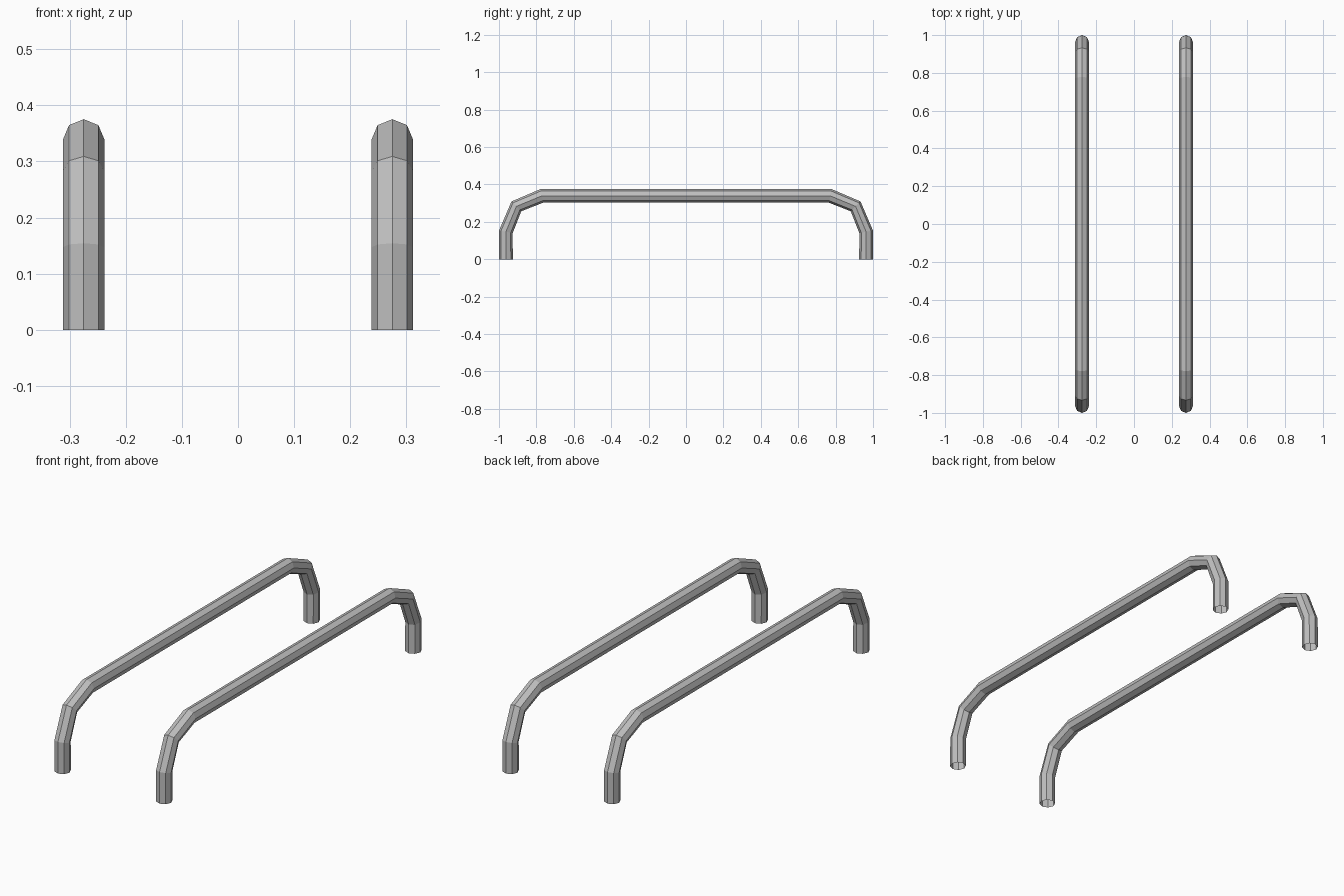
import bpy
import bmesh
from math import cos, sin, pi
from mathutils import Vector

cube = bpy.data.objects.get("Cube")
if cube:
    bpy.data.objects.remove(cube, do_unlink=True)

TUBE_R = 0.037      # tube radius
SIDES = 8
BEND_R = 0.192      # centreline radius of the corner bends
LEG_Y = 0.963
TOP_Z = 0.339
RAIL_X = 0.275

metal = bpy.data.materials.new("grey metal")
metal.use_nodes = True
colour = (0.52, 0.52, 0.52, 1)
metal.diffuse_color = colour
metal.node_tree.nodes["Principled BSDF"].inputs["Base Color"].default_value = colour


def handle_path():
    """Centreline: up the front leg, along the bar, down the back leg."""
    half = [Vector((0, -LEG_Y, 0))]
    for i in range(3):
        a = i * pi / 4
        half.append(Vector((0, -LEG_Y + BEND_R * (1 - cos(a)),
                            TOP_Z - BEND_R * (1 - sin(a)))))
    return half + [Vector((0, -p.y, p.z)) for p in reversed(half)]


def make_handle(name, x):
    """Open-ended tube with mitred rings along the centreline."""
    path = handle_path()
    bm = bmesh.new()
    side = Vector((1, 0, 0))
    rings = []
    for i, p in enumerate(path):
        before = (p - path[i - 1]).normalized() if i else Vector((0, 0, 1))
        after = (path[i + 1] - p).normalized() if i < len(path) - 1 else before
        up = side.cross((before + after).normalized())
        rings.append([bm.verts.new(p + TUBE_R * (side * cos(t) + up * sin(t)))
                      for t in (2 * pi * k / SIDES for k in range(SIDES))])
    for a, b in zip(rings, rings[1:]):
        for k in range(SIDES):
            n = (k + 1) % SIDES
            bm.faces.new((a[k], a[n], b[n], b[k]))
    bmesh.ops.recalc_face_normals(bm, faces=bm.faces)
    mesh = bpy.data.meshes.new(name)
    bm.to_mesh(mesh)
    bm.free()
    mesh.materials.append(metal)
    obj = bpy.data.objects.new(name, mesh)
    obj.location.x = x
    bpy.context.collection.objects.link(obj)


# Matching pair of rails
make_handle("left_handle", RAIL_X)
make_handle("right_handle", -RAIL_X)
